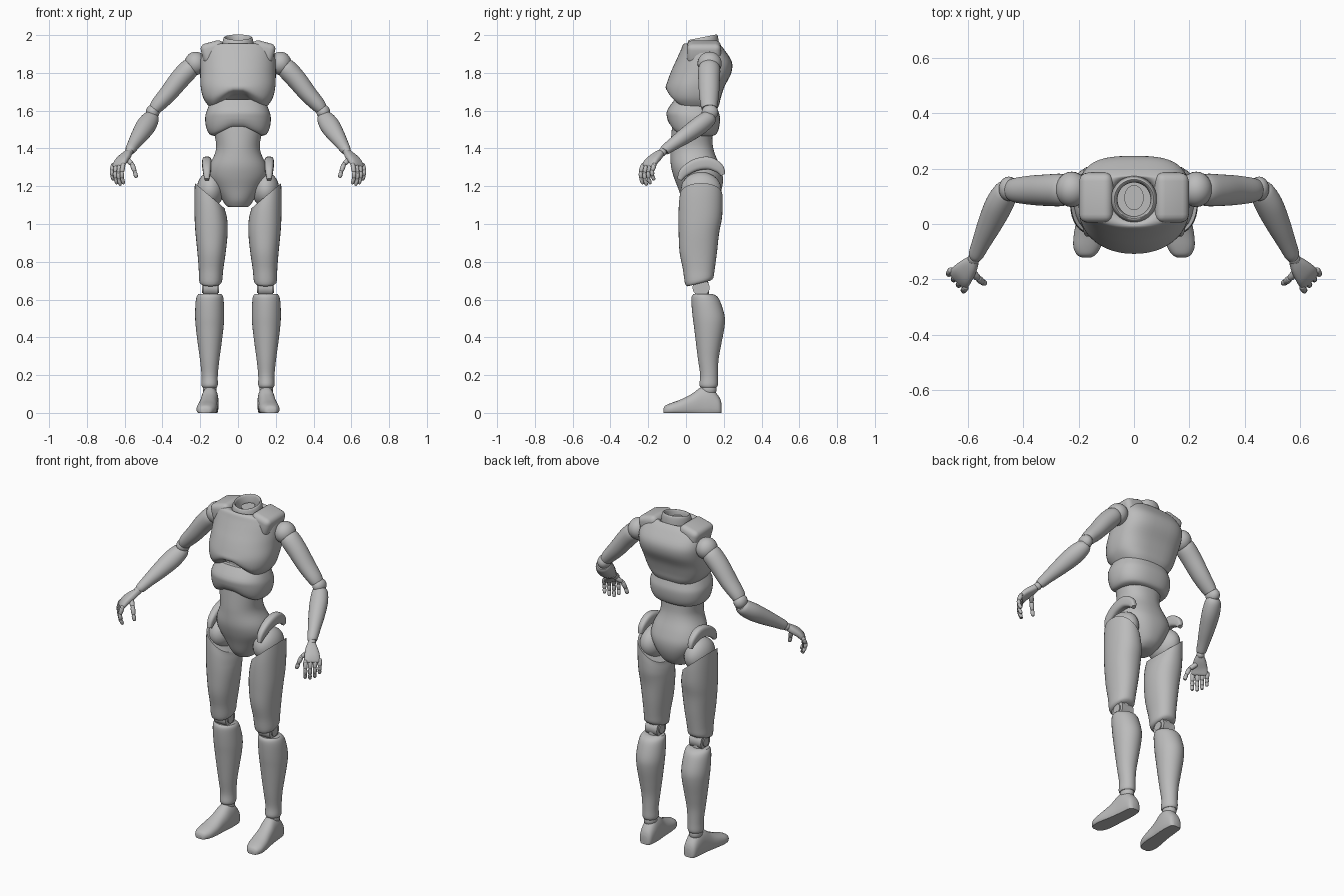
import bpy, bmesh, math
from mathutils import Vector, Matrix

if "Cube" in bpy.data.objects:
    bpy.data.objects.remove(bpy.data.objects["Cube"], do_unlink=True)

grey = bpy.data.materials.new("plain grey")
grey.use_nodes = True
grey.diffuse_color = (0.5, 0.5, 0.5, 1)
grey.node_tree.nodes["Principled BSDF"].inputs["Base Color"].default_value = (0.5, 0.5, 0.5, 1)
parts = []
X, Y, Z = Vector((1, 0, 0)), Vector((0, 1, 0)), Vector((0, 0, 1))


def finish(name, bm, mirror):
    bmesh.ops.recalc_face_normals(bm, faces=bm.faces)
    mesh = bpy.data.meshes.new(name)
    bm.to_mesh(mesh)
    bm.free()
    mesh.materials.append(grey)
    ob = bpy.data.objects.new(name, mesh)
    bpy.context.collection.objects.link(ob)
    if mirror:
        ob.modifiers.new("mirror", 'MIRROR').use_mirror_merge = False
    parts.append(ob)


def smooth_rows(rows, steps):
    """Catmull-Rom interpolation between the given rows."""
    out = []
    for i in range(len(rows) - 1):
        p0, p1, p2 = rows[max(i - 1, 0)], rows[i], rows[i + 1]
        p3 = rows[min(i + 2, len(rows) - 1)]
        for k in range(steps):
            t = k / steps
            out.append([b + 0.5 * t * (c - a + t * (2 * a - 5 * b + 4 * c - d + t * (3 * (b - c) + d - a)))
                        for a, b, c, d in zip(p0, p1, p2, p3)])
    return out + [list(rows[-1])]


def sweep(name, rows, axis=None, ref=Y, power=(2, 2), warp=None, mirror=True, n=32, steps=4):
    """Skin superellipse rings; each row is x, y, z and two half sizes."""
    rows = smooth_rows(rows, steps)
    centres = [Vector(r[:3]) for r in rows]
    bm, rings = bmesh.new(), []
    for i, r in enumerate(rows):
        t = axis or (centres[min(i + 1, len(rows) - 1)] - centres[max(i - 1, 0)]).normalized()
        u = ref.cross(t).normalized()
        v = t.cross(u)
        ring = []
        for k in range(n):
            c, s = math.cos(math.tau * k / n), math.sin(math.tau * k / n)
            e = 2 / (power[0] if s < 0 else power[1])
            p = centres[i] + u * r[3] * math.copysign(abs(c) ** e, c) + v * r[4] * math.copysign(abs(s) ** e, s)
            ring.append(bm.verts.new(warp(p) if warp else p))
        rings.append(ring)
    for a, b in zip(rings, rings[1:]):
        for k in range(n):
            bm.faces.new((a[k - 1], a[k], b[k], b[k - 1]))
    bm.faces.new(rings[0])
    bm.faces.new(rings[-1])
    finish(name, bm, mirror)


def torso(name, rows, **kw):
    """Rows of height, half width, front y and back y."""
    sweep(name, [(0, (f + b) / 2, z, w, (b - f) / 2) for z, w, f, b in rows], Z, mirror=False, n=48, **kw)


def ball(name, at, size):
    bm = bmesh.new()
    bmesh.ops.create_uvsphere(bm, u_segments=24, v_segments=14, radius=1,
                              matrix=Matrix.Translation(at) @ Matrix.Diagonal((*size, 1)))
    finish(name, bm, True)


def disc(name, at, radius, width):
    bm = bmesh.new()
    bmesh.ops.create_cone(bm, cap_ends=True, segments=32, radius1=radius, radius2=radius, depth=width,
                          matrix=Matrix.Translation(at) @ Matrix.Rotation(math.pi / 2, 4, 'Y'))
    finish(name, bm, True)


def arch(top, depth, rise):
    """Lift the middle of the lower front edge."""
    def warp(p):
        low = min(max((top - p.z) / depth, 0), 1)
        front = min(max((0.06 - p.y) / 0.08, 0), 1)
        middle = min(max(1.35 - abs(p.x) / 0.1, 0), 1)
        return p + Z * rise * low * front * middle
    return warp


# Torso: chest shell with a neck pocket, rib band, waist and pelvis
torso("chest", [(1.60, .13, -.06, .16), (1.63, .16, -.085, .175), (1.67, .185, -.105, .185),
                (1.73, .198, -.105, .205), (1.80, .2, -.082, .24), (1.86, .2, -.055, .242),
                (1.92, .19, -.028, .205), (1.95, .165, -.015, .18), (1.955, .1, .0, .17),
                (1.93, .075, .02, .155), (1.88, .07, .025, .15)],
      power=(2.1, 3), warp=arch(1.74, .14, .085))
torso("rib_band", [(1.465, .12, -.06, .135), (1.475, .15, -.075, .16), (1.51, .168, -.09, .175),
                   (1.56, .174, -.1, .18), (1.60, .165, -.1, .17), (1.66, .14, -.06, .15)],
      power=(2.3, 2.5), warp=arch(1.56, .1, .05))
torso("waist_and_pelvis", [(1.09, .05, .01, .1), (1.10, .065, 0, .13), (1.13, .085, -.02, .165),
                           (1.19, .125, -.042, .19), (1.25, .155, -.065, .195), (1.31, .15, -.08, .178),
                           (1.38, .12, -.082, .15), (1.44, .118, -.08, .14), (1.56, .145, -.07, .14)],
      power=(2, 2.3))

# Hollow neck collar, higher at the back, with a central post
torso("neck_collar", [(1.90, .085, .0, .175), (1.955, .083, .005, .172), (1.985, .076, .012, .166),
                      (1.985, .066, .022, .156), (1.95, .06, .028, .15), (1.90, .06, .028, .15)],
      warp=lambda p: p + Z * (p.y - .09) * .2 if p.z > 1.94 else p)
torso("neck_post", [(1.87, .04, .04, .14), (1.91, .016, .06, .12), (1.96, .035, .05, .14)])

# Shoulder pads
bm = bmesh.new()
bmesh.ops.create_cube(bm, size=1, matrix=Matrix.Translation((.13, .095, 1.91))
                      @ Matrix.Rotation(math.radians(15), 4, 'Y') @ Matrix.Diagonal((.125, .18, .11, 1)))
bmesh.ops.bevel(bm, geom=bm.edges[:], offset=.03, segments=4, profile=.5, affect='EDGES')
finish("shoulder_pads", bm, True)

# Hip balls and curved hip guards
ball("hip_balls", (.147, .08, 1.18), (.072, .108, .095))
sweep("hip_guards", [(.165, -.035, 1.235, .012, .012), (.165, -.01, 1.275, .026, .02),
                     (.165, .05, 1.312, .032, .025), (.165, .12, 1.322, .034, .025),
                     (.165, .175, 1.295, .026, .02), (.165, .195, 1.26, .012, .012)], ref=X, power=(3, 3))


# Legs
def thigh_ends(p):
    slant = min(max((p.z - 1.0) / .14, 0), 1)
    knee = min(max((.76 - p.z) / .07, 0), 1)
    return p + Z * ((p.x - .15) * .85 * slant + (p.y - .07) * .25 * knee)


sweep("thighs", [(.149, .08, 1.15, .079, .113), (.146, .078, 1.10, .085, .116), (.143, .075, 1.03, .087, .115),
                 (.14, .068, .95, .085, .107), (.14, .065, .85, .075, .099), (.143, .068, .76, .065, .084),
                 (.145, .07, .70, .061, .075), (.145, .07, .685, .05, .06)],
      Z, power=(2.2, 2.2), warp=thigh_ends)
disc("knee_barrels", (.146, .08, .663), .045, .078)
disc("knee_caps", (.146, .08, .663), .027, .09)
sweep("knee_links", [(.147, .08, .73, .035, .035), (.148, .09, .60, .035, .035)], Z)
sweep("shins", [(.149, .09, .63, .06, .05), (.149, .098, .615, .07, .068), (.15, .107, .58, .075, .078),
                (.15, .12, .51, .077, .085), (.15, .123, .45, .073, .08), (.15, .12, .36, .062, .066),
                (.15, .118, .28, .051, .054), (.15, .122, .2, .043, .047), (.15, .12, .15, .043, .049),
                (.15, .12, .135, .038, .042)], Z)
ball("ankle_balls", (.15, .12, .125), (.036, .042, .042))
foot = [(.146, .188, .05, .02), (.146, .175, .085, .037), (.147, .13, .135, .044), (.15, .08, .135, .046),
        (.156, .03, .1, .048), (.163, -.03, .07, .053), (.169, -.08, .052, .05), (.172, -.11, .038, .035),
        (.172, -.12, .022, .018)]
sweep("feet", [(x, y, h * .35, h * .65, w) for x, y, h, w in foot], -Y, ref=X, power=(2.3, 2.3),
      warp=lambda p: Vector((p.x, p.y, max(p.z, 0))))

# Arms
ball("shoulder_balls", (.225, .125, 1.85), (.058, .064, .062))
sweep("upper_arms", [(.235, .124, 1.845, .04, .045), (.26, .123, 1.82, .053, .058), (.31, .122, 1.765, .053, .057),
                     (.37, .122, 1.69, .047, .053), (.42, .122, 1.635, .04, .046), (.44, .123, 1.61, .034, .04)])
ball("elbow_balls", (.452, .127, 1.592), (.036, .044, .04))
sweep("forearms", [(.455, .135, 1.575, .03, .03), (.462, .118, 1.558, .044, .043), (.487, .07, 1.52, .052, .048),
                   (.52, .0, 1.47, .045, .043), (.55, -.065, 1.425, .034, .034),
                   (.57, -.11, 1.393, .027, .028), (.573, -.116, 1.388, .022, .022)])
ball("wrist_balls", (.578, -.125, 1.38), (.022, .022, .022))

# Hands: flat palm, four hanging fingers and a thumb, with knuckles
across = Vector((.65, .76, 0)).normalized()
sweep("palms", [(.578, -.13, 1.378, .018, .02), (.595, -.152, 1.36, .021, .033), (.618, -.18, 1.335, .02, .042),
                (.632, -.198, 1.31, .016, .045), (.635, -.202, 1.303, .01, .04)], ref=across, power=(2.5, 2.5))


def finger(name, points, radius):
    for j, (a, b) in enumerate(zip(points, points[1:])):
        r = radius * (1 - .1 * j)
        rows = [(.0, .7), (.15, 1), (.8, .9), (1, .5)]
        sweep(f"{name}_segment_{j + 1}", [(*a.lerp(b, t), r * k, r * k) for t, k in rows], n=12, steps=2)
        ball(f"{name}_knuckle_{j + 1}", a, (r * .9,) * 3)


for i, (name, length) in enumerate(zip(("index", "middle", "ring", "little"), (.1, .108, .1, .08))):
    base = Vector((.608, -.228, 1.312)).lerp(Vector((.661, -.168, 1.312)), i / 3)
    bends = [(0, 0, 0), (.007, -.012, -.4), (.005, -.01, -.72), (-.003, .0, -1)]
    finger(f"{name}_fingers", [base + Vector((x, y, z * length)) for x, y, z in bends], .0125)
finger("thumbs", [Vector(p) for p in ((.59, -.17, 1.345), (.56, -.198, 1.315), (.546, -.21, 1.275),
                                      (.538, -.213, 1.245))], .014)

# Smooth shading that keeps hard edges
bpy.ops.object.select_all(action='DESELECT')
for ob in parts:
    ob.select_set(True)
bpy.context.view_layer.objects.active = parts[0]
bpy.ops.object.shade_smooth_by_angle(angle=math.radians(40))
